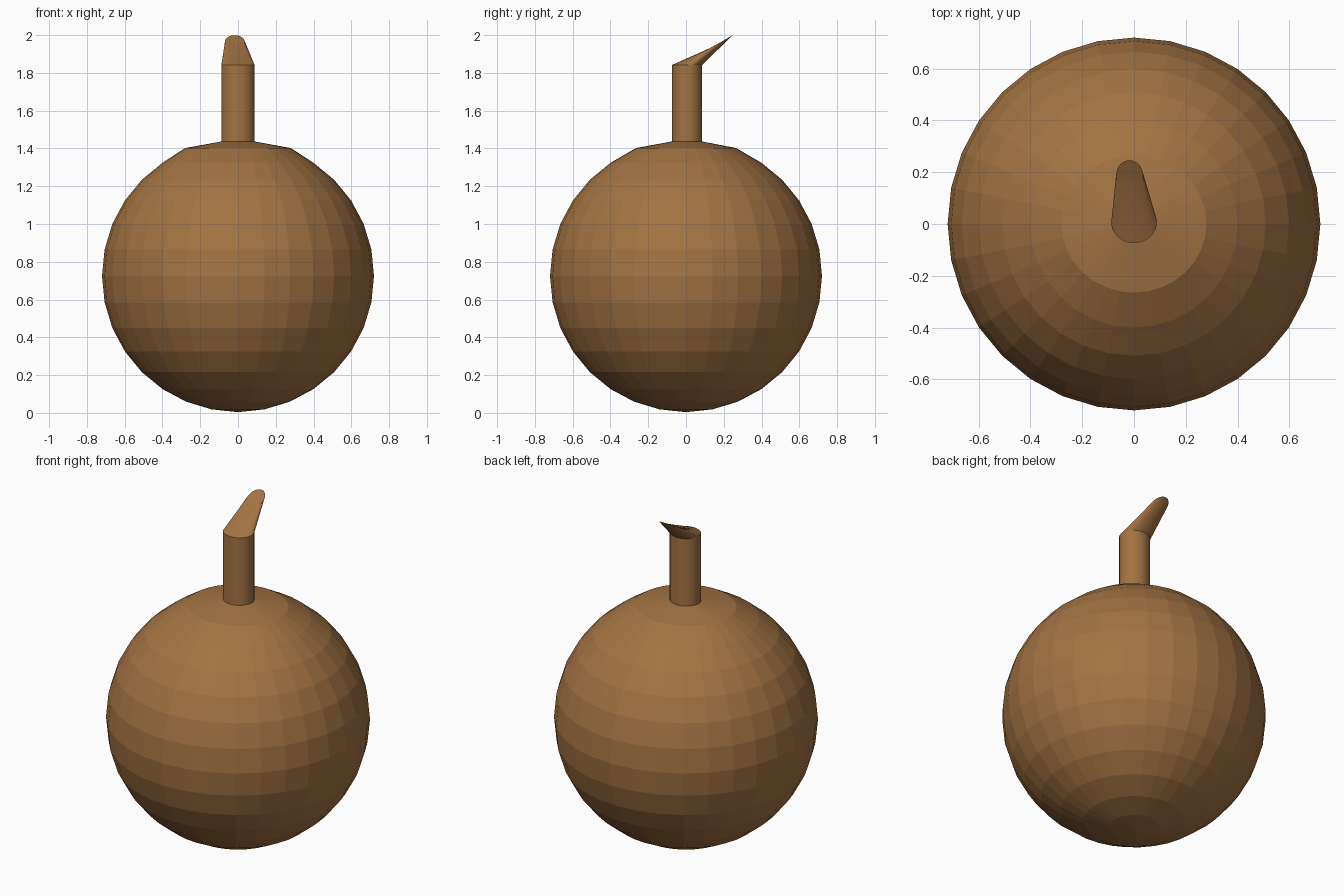
import bpy, bmesh, math

if "Cube" in bpy.data.objects:
    bpy.data.objects.remove(bpy.data.objects["Cube"])

brown = bpy.data.materials.new("gourd brown")
brown.diffuse_color = (0.37, 0.172, 0.056, 1)
brown.use_nodes = True
brown.node_tree.nodes["Principled BSDF"].inputs["Base Color"].default_value = brown.diffuse_color
N = 32


def ring(bm, cx, cy, z, rx, ry, tilt=0.0):
    """Ellipse of vertices; tilt raises the +y side and lowers the -y side."""
    pts = []
    for i in range(N):
        a = 2 * math.pi * i / N
        pts.append(bm.verts.new((cx + rx * math.cos(a), cy + ry * math.sin(a),
                                 z + tilt * math.sin(a))))
    return pts


def loft(name, sections, smooth):
    """Skin a stack of rings, bottom to top, with both ends closed."""
    bm = bmesh.new()
    rings = [ring(bm, *s) for s in sections]
    for lo, hi in zip(rings, rings[1:]):
        for i in range(N):
            j = (i + 1) % N
            bm.faces.new((lo[i], lo[j], hi[j], hi[i]))
    bm.faces.new(rings[0][::-1])
    bm.faces.new(rings[-1])
    bmesh.ops.recalc_face_normals(bm, faces=bm.faces)
    me = bpy.data.meshes.new(name)
    bm.to_mesh(me)
    bm.free()
    me.materials.append(brown)
    ob = bpy.data.objects.new(name, me)
    bpy.context.collection.objects.link(ob)
    if smooth:
        bpy.ops.object.select_all(action='DESELECT')
        ob.select_set(True)
        bpy.context.view_layer.objects.active = ob
        bpy.ops.object.shade_smooth_by_angle(angle=math.radians(30))
    return ob


# faceted round body with a shallow cone collar on top
R, ZC = 0.72, 0.725
body = [(0, 0, 0.004, 0.002, 0.002)]
for k in range(1, 14):
    a = math.pi * k / 16
    r = R * math.sin(a)
    body.append((0, 0, ZC - R * math.cos(a), r, r))
body.append((0, 0, 1.402, 0.28, 0.265))
body.append((0, 0.005, 1.437, 0.088, 0.08))
loft("body", body, False)

# round neck
loft("neck", [(0, 0.006, 1.42, 0.088, 0.08),
              (0, 0.006, 1.843, 0.088, 0.08)], True)

# slanted, tapering spout with an angled mouth
loft("spout", [(0, 0.006, 1.842, 0.088, 0.08),
               (-0.017, 0.187, 1.965, 0.052, 0.059, 0.034)], True)
